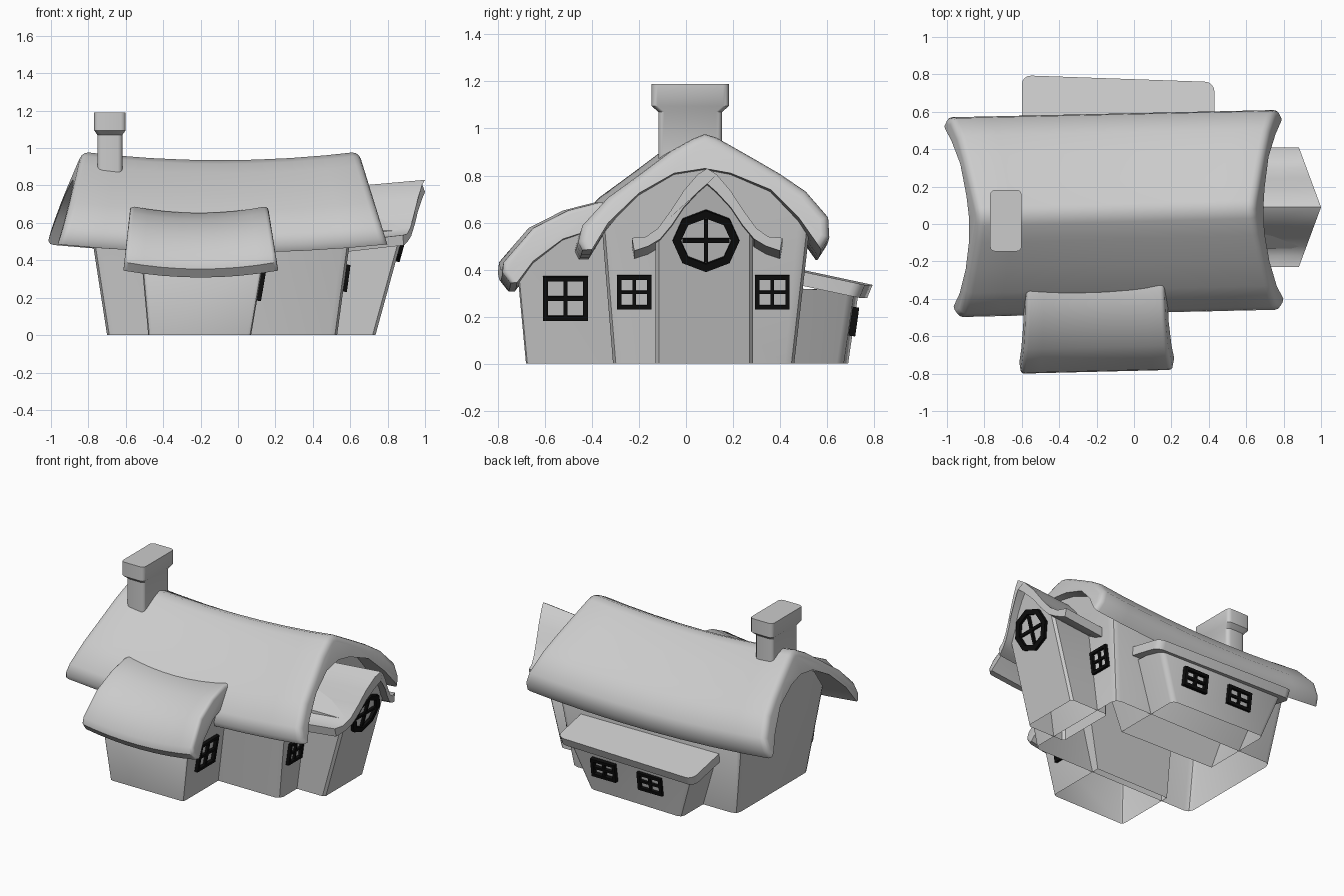
import bpy, bmesh, math
from mathutils import Matrix, Vector

if "Cube" in bpy.data.objects:
    bpy.data.objects.remove(bpy.data.objects["Cube"])

black = bpy.data.materials.new("window_black")
black.diffuse_color = (0.004, 0.004, 0.004, 1)
black.use_nodes = True
black.node_tree.nodes["Principled BSDF"].inputs["Base Color"].default_value = black.diffuse_color


def finish(name, bm, mat=None):
    bmesh.ops.recalc_face_normals(bm, faces=bm.faces)
    me = bpy.data.meshes.new(name)
    bm.to_mesh(me)
    bm.free()
    ob = bpy.data.objects.new(name, me)
    bpy.context.collection.objects.link(ob)
    if mat:
        me.materials.append(mat)
    bpy.ops.object.select_all(action='DESELECT')
    ob.select_set(True)
    bpy.context.view_layer.objects.active = ob
    bpy.ops.object.shade_smooth_by_angle(angle=math.radians(42))
    return ob


def loft(name, profile, left, right, n=2, dz=None, dy=None, corners=(), width=0.03, segs=2):
    """Sweep a closed y-z profile along x; left/right give the end x at (y, z)."""
    bm = bmesh.new()
    rings = []
    for i in range(n):
        t = -1 + 2 * i / (n - 1)
        ring = []
        for y, z in profile:
            x = left(y, z) * (1 - t) / 2 + right(y, z) * (1 + t) / 2
            ring.append(bm.verts.new((x, y + (dy(t) if dy else 0), z + (dz(t) if dz else 0))))
        rings.append(ring)
    m = len(profile)
    for a, b in zip(rings, rings[1:]):
        for j in range(m):
            k = (j + 1) % m
            bm.faces.new((a[j], a[k], b[k], b[j]))
    bm.faces.new(rings[0])
    bm.faces.new(rings[-1])
    bmesh.ops.recalc_face_normals(bm, faces=bm.faces)
    bm.normal_update()
    edges = [bm.edges.get((r[j], r[(j + 1) % m])) for r in (rings[0], rings[-1]) for j in corners]
    if edges:
        bmesh.ops.bevel(bm, geom=edges, offset=width, segments=segs, profile=0.5,
                        affect='EDGES', clamp_overlap=True)
    # walls are open underneath
    floor = [f for f in bm.faces if all(abs(v.co.z) < 1e-4 for v in f.verts)]
    bmesh.ops.delete(bm, geom=floor, context='FACES_ONLY')
    return finish(name, bm)


def window(name, loc, u, v, hw, hh, rim, bar, sides=4, depth=0.02):
    """Frame ring with a cross, lying in the plane of u and v."""
    u, v = Vector(u).normalized(), Vector(v).normalized()
    w = u.cross(v)
    M = Matrix((u, v, w)).transposed().to_4x4()
    M.translation = loc
    bm = bmesh.new()
    k = 1 / math.cos(math.pi / sides)
    off = .5 if sides == 4 else 0

    def ring(a, b, d):
        return [bm.verts.new((a * k * math.cos((i + off) * math.tau / sides),
                              b * k * math.sin((i + off) * math.tau / sides), d)) for i in range(sides)]
    loops = [ring(hw, hh, -depth), ring(hw, hh, depth),
             ring(hw - rim, hh - rim, depth), ring(hw - rim, hh - rim, -depth)]
    for a, b in zip(loops, loops[1:] + loops[:1]):
        for i in range(sides):
            j = (i + 1) % sides
            bm.faces.new((a[i], a[j], b[j], b[i]))
    for sx, sy in ((2 * (hw - rim), bar), (bar, 2 * (hh - rim))):
        bmesh.ops.create_cube(bm, size=1, matrix=Matrix.Diagonal((sx, sy, depth * 1.5, 1)))
    bm.transform(M)
    return finish(name, bm, black)


# main walls with arched gables, leaning outward
loft("main_walls", [(-.31, 0), (-.355, .55), (-.2, .74), (-.05, .825), (.08, .85), (.2, .825),
                    (.36, .75), (.48, .64), (.525, .57), (.46, 0)],
     lambda y, z: -.70 - .155 * z, lambda y, z: .53 + .137 * z, corners=(0, 8), width=.04)

# main thatched roof: saddle ridge and flared eaves
roof = [(-.44, .485), (-.458, .52), (-.44, .59), (-.33, .71), (-.2, .805), (-.06, .91), (.03, .96), (.08, .98),
        (.13, .965), (.28, .88), (.40, .81), (.51, .735), (.605, .625), (.61, .54), (.575, .485),
        (.48, .62), (.36, .74), (.19, .81), (.08, .83), (-.05, .81), (-.2, .725), (-.33, .60), (-.40, .485)]
loft("main_roof", roof,
     lambda y, z: -.83 - .32 * (.98 - z) - .06 * y, lambda y, z: .645 + .31 * (.98 - z),
     n=9, dz=lambda t: -.045 * (1 - t * t), dy=lambda t: -.02 + .02 * t,
     corners=range(0, 14), width=.05, segs=3)

# front lean-to
loft("front_walls", [(-.68, 0), (-.715, .37), (-.66, .45), (-.53, .55), (-.36, .59), (-.26, .59), (-.26, 0)],
     lambda y, z: -.48 - .09 * z, lambda y, z: .07 + .17 * z, corners=(0,), width=.02)
porch = [(-.755, .345), (-.79, .39), (-.785, .435), (-.66, .58), (-.513, .655), (-.377, .69), (-.30, .68),
         (-.30, .59), (-.38, .58), (-.534, .53), (-.66, .436), (-.728, .345)]
loft("front_roof", porch,
     lambda y, z: -.575 - .11 * (.69 - z), lambda y, z: .16 + .16 * (.69 - z),
     n=9, dz=lambda t: -.037 * (1 - t * t), dy=lambda t: .01 * t,
     corners=range(0, 6), width=.035, segs=3)

# side wing with steep swept gable
loft("wing_walls", [(-.13, 0), (-.13, .56), (0, .70), (.08, .785), (.17, .70), (.285, .56), (.285, 0)],
     lambda y, z: .45, lambda y, z: .735 + .275 * z, corners=(0, 5), width=.015, segs=1)
upper = [(.32, .535), (.26, .54), (.21, .575), (.155, .65), (.10, .735), (.04, .805)]
lower = [(.04, .73), (.10, .665), (.15, .59), (.20, .53), (.25, .50), (.31, .48)]
c = .09
wing = ([(c - d, z) for d, z in upper] + [(c, .83)] + [(c + d, z) for d, z in reversed(upper)]
        + [(c + d, z) for d, z in reversed(lower)] + [(c, .765)] + [(c - d, z) for d, z in lower])
loft("wing_roof", wing, lambda y, z: .5, lambda y, z: 1 - .37 * abs(y - c),
     n=4, dz=lambda t: -.022 * (1 - t))

# back lean-to with slab roof
loft("back_walls", [(.2, 0), (.2, .33), (.735, .31), (.69, 0)],
     lambda y, z: -.45 - .35 * z, lambda y, z: .25 + .42 * z,
     dy=lambda t: -.01 * (1 + t), corners=(2,), width=.03)
loft("back_roof", [(.42, .415), (.795, .335), (.772, .28), (.42, .355)],
     lambda y, z: -.6, lambda y, z: .43,
     dy=lambda t: -.018 * (1 + t), corners=(1,), width=.05, segs=4)

# chimney: stacked rounded rectangles
bm = bmesh.new()
rings = []
for z, hx, hy in ((.85, .067, .135), (1.07, .067, .135), (1.095, .084, .164), (1.19, .084, .164)):
    r, ring = .025, []
    for q, (sx, sy) in enumerate(((1, 1), (-1, 1), (-1, -1), (1, -1))):
        for s in range(4):
            a = (q + s / 3) * math.pi / 2
            ring.append(bm.verts.new((-.685 + sx * (hx - r) + r * math.cos(a),
                                      .018 + sy * (hy - r) + r * math.sin(a), z)))
    rings.append(ring)
for a, b in zip(rings, rings[1:]):
    for i in range(16):
        j = (i + 1) % 16
        bm.faces.new((a[i], a[j], b[j], b[i]))
bm.faces.new(rings[0])
bm.faces.new(rings[-1])
finish("chimney", bm)

# windows
Y, X = (0, 1, 0), (-1, 0, 0)
for i, y in enumerate((-.22, .367)):
    window(f"gable_window_{i}", (.572, y, .305), Y, (.137, 0, 1), .073, .073, .018, .014)
window("front_window", (.119, -.512, .278), Y, (.17, 0, 1), .095, .095, .02, .018)
window("round_window", (.88, .085, .525), Y, (.275, 0, 1), .131, .125, .032, .018, sides=8)
for i, x in enumerate((.11, -.235)):
    window(f"back_window_{i}", (x, .708, .18), X, (0, .14, 1), .09, .062, .02, .016)
